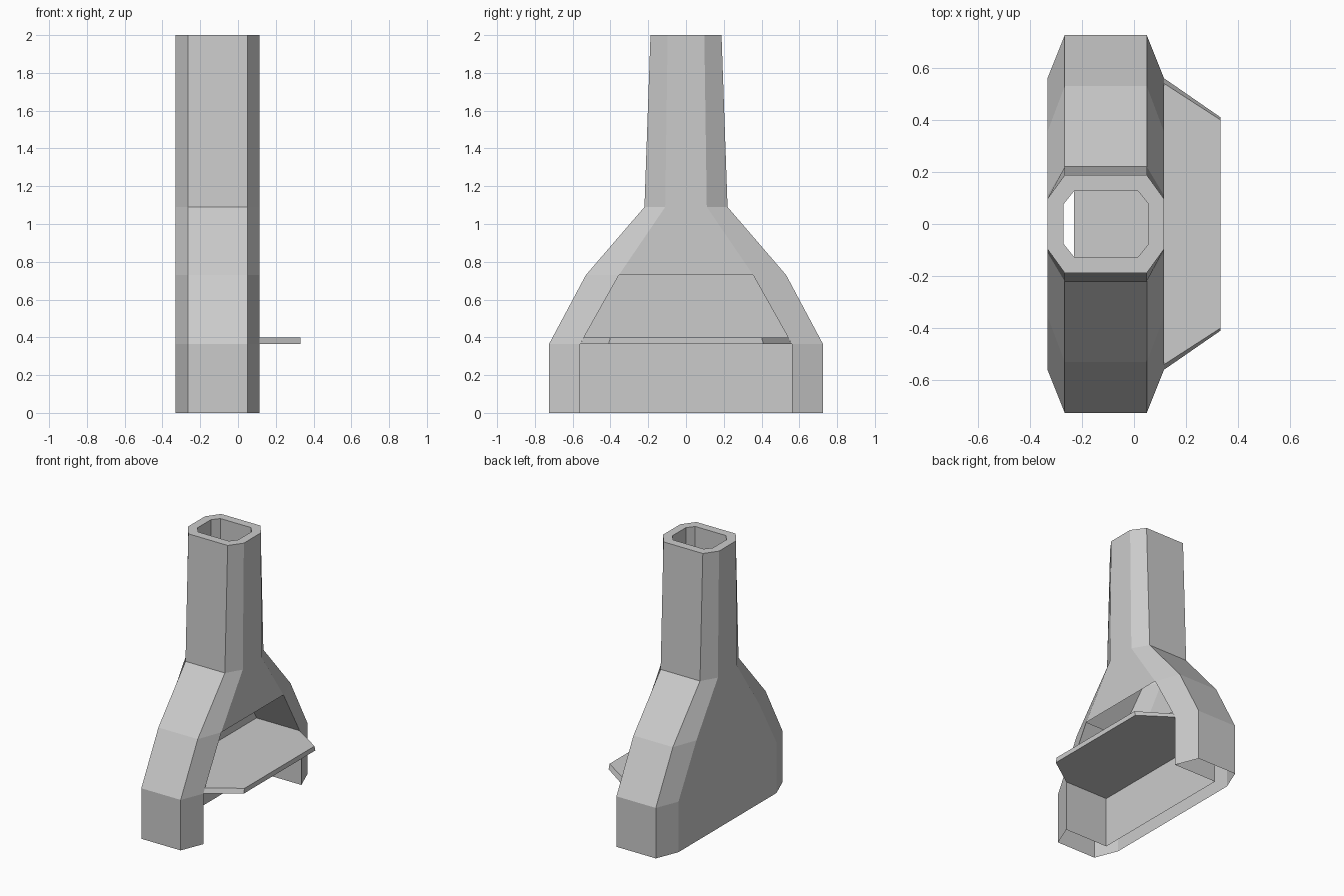
import bpy

if "Cube" in bpy.data.objects:
    bpy.data.objects.remove(bpy.data.objects["Cube"])


def make_object(name, verts, faces):
    mesh = bpy.data.meshes.new(name)
    mesh.from_pydata(verts, [], faces)
    mesh.update()
    obj = bpy.data.objects.new(name, mesh)
    bpy.context.collection.objects.link(obj)
    return obj


def octagon(z, half, flat, x0=-0.332, x1=0.115, cut=0.066):
    """Chamfered rectangle, counter-clockwise; side 0 is the open (+x) side."""
    a, b = x0 + cut, x1 - cut
    return [(x1, -flat, z), (x1, flat, z), (b, half, z), (a, half, z),
            (x0, flat, z), (x0, -flat, z), (a, -half, z), (b, -half, z)]


def loft(rings, skip=()):
    n = len(rings[0])
    verts = [v for ring in rings for v in ring]
    faces = [(r * n + i, r * n + (i + 1) % n,
              (r + 1) * n + (i + 1) % n, (r + 1) * n + i)
             for r in range(len(rings) - 1) for i in range(n)
             if (r, i) not in skip]
    return verts, faces


# Outer shell, hollow below, with rim and flue lining at the top
flue = dict(x0=-0.27, x1=0.055, cut=0.04)
shell_rings = [
    octagon(0.0, 0.725, 0.56),
    octagon(0.365, 0.725, 0.56),
    octagon(0.73, 0.53, 0.355),
    octagon(1.09, 0.22, 0.11),
    octagon(2.0, 0.188, 0.097),
    octagon(2.0, 0.127, 0.077, **flue),
    octagon(1.09, 0.127, 0.077, **flue),
]
make_object("chimney_shell", *loft(shell_rings, skip={(0, 0), (1, 0)}))

# Firebox lining: side walls and back panel, open above and below
half_profile = [(0.56, 0.0), (0.56, 0.365), (0.355, 0.73)]
profile = [(-y, z) for y, z in half_profile] + half_profile[::-1]
n = len(profile)
verts = [(x, y, z) for x in (0.115, -0.23) for y, z in profile]
faces = [(i, n + i, n + i + 1, i + 1) for i in (0, 1, 3, 4)]
faces.append(tuple(range(2 * n - 1, n - 1, -1)))
make_object("firebox_lining", verts, faces)


# Hearth slab with tapered front corners
def slab_outline(z, wide, narrow):
    right = [(-0.23, wide, z), (0.115, wide, z), (0.332, narrow, z)]
    return [(x, -y, z) for x, y, z in right] + right[::-1]


verts, faces = loft([slab_outline(0.365, 0.56, 0.41),
                     slab_outline(0.40, 0.54, 0.40)])
faces += [tuple(range(5, -1, -1)), tuple(range(6, 12))]
make_object("hearth_slab", verts, faces)
